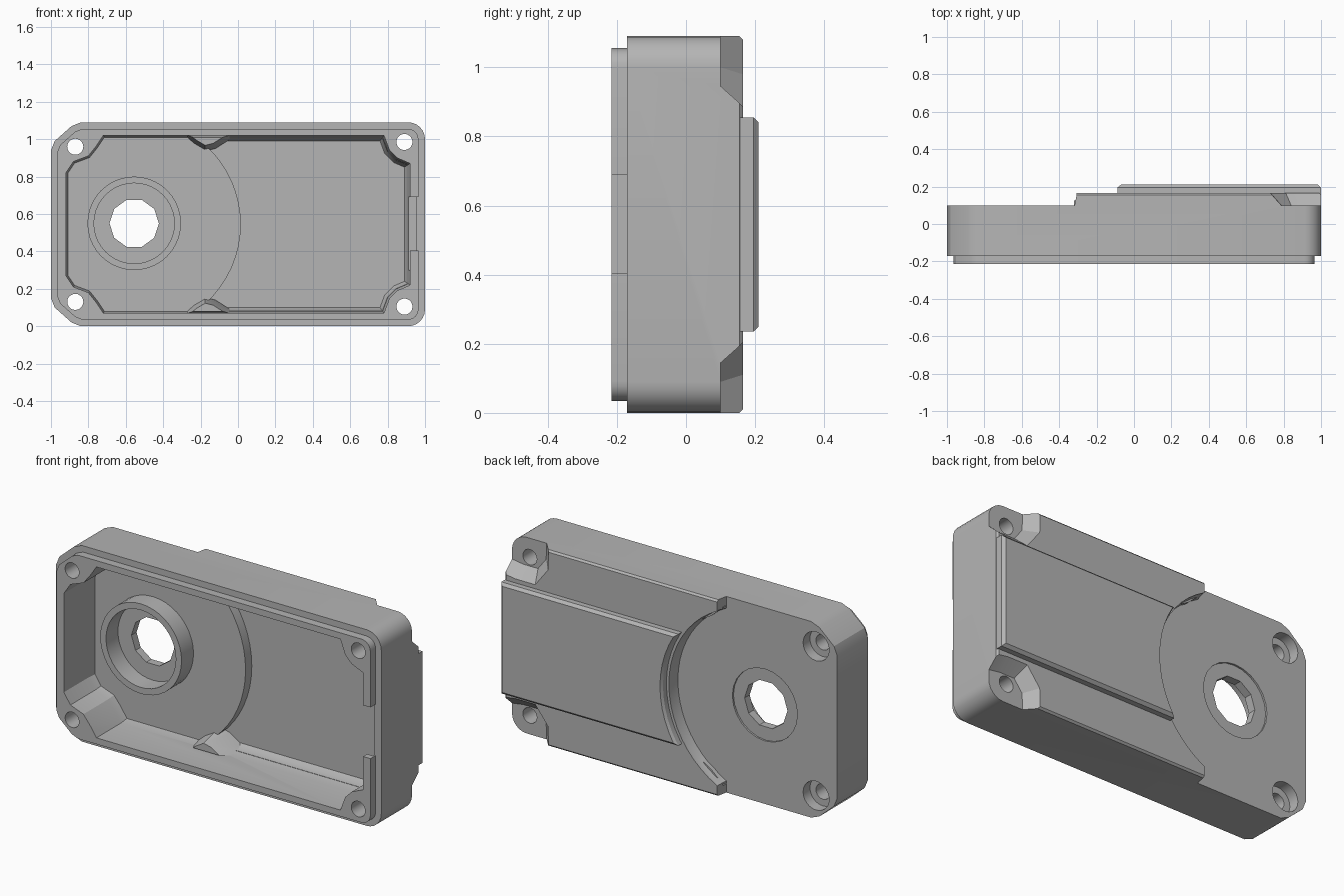
import bpy, bmesh, math
from mathutils import Vector

if "Cube" in bpy.data.objects:
    bpy.data.objects.remove(bpy.data.objects["Cube"], do_unlink=True)

MID = 0.545          # height of the horizontal symmetry line
HUB_X = -0.555       # hub centre

grey = bpy.data.materials.new("light grey")
grey.use_nodes = True
grey.diffuse_color = (0.46, 0.46, 0.46, 1)
grey.node_tree.nodes["Principled BSDF"].inputs["Base Color"].default_value = grey.diffuse_color


def inset(points, d):
    """Mitred inset of a counter-clockwise outline."""
    pts, out = [Vector(p) for p in points], []
    for i, p in enumerate(pts):
        a = (p - pts[i - 1]).normalized()
        b = (pts[(i + 1) % len(pts)] - p).normalized()
        na, nb = Vector((-a.y, a.x)), Vector((-b.y, b.x))
        out.append(p + d * (na + nb) / (1 + na.dot(nb)))
    return out


def loft(name, outline, levels):
    """Solid through (y, inset) levels of an x-z outline."""
    bm = bmesh.new()
    rings = [[bm.verts.new((p.x, y, p.y)) for p in inset(outline, d)] for y, d in levels]
    n = len(outline)
    for r, s in zip(rings, rings[1:]):
        for i in range(n):
            bm.faces.new((r[i], r[(i + 1) % n], s[(i + 1) % n], s[i]))
    bm.faces.new(rings[0])
    bm.faces.new(rings[-1])
    bmesh.ops.recalc_face_normals(bm, faces=bm.faces)
    mesh = bpy.data.meshes.new(name)
    bm.to_mesh(mesh)
    bm.free()
    mesh.materials.append(grey)
    ob = bpy.data.objects.new(name, mesh)
    bpy.context.collection.objects.link(ob)
    return ob


def combine(target, tool, operation="DIFFERENCE"):
    mod = target.modifiers.new("cut", "BOOLEAN")
    mod.operation, mod.solver, mod.object = operation, "EXACT", tool
    bpy.context.view_layer.objects.active = target
    bpy.ops.object.modifier_apply(modifier=mod.name)
    bpy.data.objects.remove(tool, do_unlink=True)


def circle(x, z, r, n=32):
    return [(x + r * math.cos(math.tau * i / n), z + r * math.sin(math.tau * i / n))
            for i in range(n)]


def flip(points):
    """Mirror an outline top to bottom, keeping its winding."""
    return [(x, 2 * MID - z) for x, z in reversed(points)]


def arc(x, z, r, a0, a1, n=6):
    return [(x + r * math.cos(math.radians(a0 + (a1 - a0) * i / n)),
             z + r * math.sin(math.radians(a0 + (a1 - a0) * i / n))) for i in range(n + 1)]


def hub_side(r, a, n=20):
    """Everything on the hub side of a concave arc step."""
    bow = arc(HUB_X, MID, r, -a, a, n)
    end = bow[-1][0]
    return bow + [(end, 1.3), (-1.6, 1.3), (-1.6, -0.21), (end, -0.21)]


# Outer outline: round corners on one end, clipped corners on the other
upper = arc(0.91, 1.0, 0.09, 0, 90) + [(-0.84, 1.09), (-0.89, 1.07), (-0.98, 0.99), (-1.0, 0.94)]
outer = upper + flip(upper)

# Shell body and raised middle level, stepped by an arc round the hub
body = loft("housing", outer, [(-0.17, 0), (0.155, 0), (0.165, 0.01)])
combine(body, loft("step_cutter", hub_side(0.545, 63), [(0.1, 0.01), (0.15, 0), (0.3, 0)]))

# Raised plateau on the back
half = [(0.999, MID + 0.31), (-0.4, MID + 0.31)]
plateau = loft("plateau", half + flip(half), [(0.05, 0), (0.195, 0), (0.21, 0.015)])
combine(plateau, loft("plateau_cutter", hub_side(0.56, 63), [(0.0, 0), (0.195, 0), (0.25, -0.03)]))
combine(body, plateau, "UNION")

# Front lip, set in from the edge
combine(body, loft("lip", inset(outer, 0.035), [(-0.215, 0), (-0.1, 0)]), "UNION")

# Sloped corner pockets on the back
pocket = [(0.78, 1.3), (0.79, 1.0), (0.84, 0.935), (0.93, 0.935), (1.3, 0.99), (1.3, 1.3)]
for shape in (pocket, flip(pocket)):
    combine(body, loft("pocket_cutter", shape, [(0.1, 0), (0.168, -0.06), (0.23, -0.065)]))

# Interior cavity, shallow under the hub and deeper beyond the step
inner = [(0.92, 0.87), (0.85, 0.9), (0.81, 0.94), (0.78, 1.02), (-0.72, 1.02), (-0.76, 0.96),
         (-0.8, 0.91), (-0.88, 0.88), (-0.92, 0.82)]
inner = inner + flip(inner)
combine(body, loft("cavity_cutter", inner, [(-0.4, 0), (0.0, 0), (0.045, 0.01)]))
deep = loft("deep_cutter", inner, [(-0.02, 0.003), (0.07, 0.015), (0.1, 0.03)])
combine(deep, loft("deep_limit", hub_side(0.57, 60), [(-0.2, 0), (0.3, 0)]))
combine(body, deep)

# Relief in the lip and wall at the far end
relief = [(0.85, 0.405), (0.97, 0.405), (0.97, 0.69), (0.85, 0.69)]
combine(body, loft("relief_cutter", relief, [(-0.3, 0), (-0.17, 0)]))
wall = [(0.85, 0.3), (0.92, 0.3), (0.955, 0.405), (0.955, 0.69), (0.85, 0.69)]
combine(body, loft("wall_cutter", wall, [(-0.18, 0), (0.04, 0)]))

# Wedge ribs where the step meets the long walls
rib = [(0.02, 1.04), (-0.32, 1.04), (-0.24, 0.97), (-0.18, 0.935), (-0.12, 0.95)]
for shape in (rib, flip(rib)):
    combine(body, loft("rib", shape, [(-0.05, 0.03), (0.09, 0), (0.125, 0)]), "UNION")

# Hub collar inside, shallow seat outside and faceted bore
collar = loft("collar", circle(HUB_X, 0.55, 0.25, 40), [(-0.06, 0), (0.07, 0)])
combine(collar, loft("collar_bore", circle(HUB_X, 0.55, 0.215, 40), [(-0.2, 0), (0.045, 0)]))
combine(body, collar, "UNION")
combine(body, loft("seat_cutter", circle(HUB_X, 0.55, 0.2, 24), [(0.09, 0.0), (0.2, 0)]))
combine(body, loft("bore_cutter", circle(HUB_X, 0.55, 0.132, 10), [(-0.4, 0), (0.4, 0)]))

# Corner screw holes, counterbored at the hub end
for side in (-1, 1):
    for x, dz in ((-0.87, 0.415), (0.89, 0.44)):
        z = MID + side * dz
        combine(body, loft("screw_cutter", circle(x, z, 0.043, 20), [(-0.4, 0), (0.4, 0)]))
        if x < 0:
            combine(body, loft("counterbore", circle(x, z, 0.08, 24), [(0.04, 0), (0.3, 0)]))

# Shading
for ob in bpy.context.selected_objects:
    ob.select_set(False)
body.select_set(True)
bpy.context.view_layer.objects.active = body
bpy.ops.object.shade_smooth_by_angle(angle=math.radians(25))
